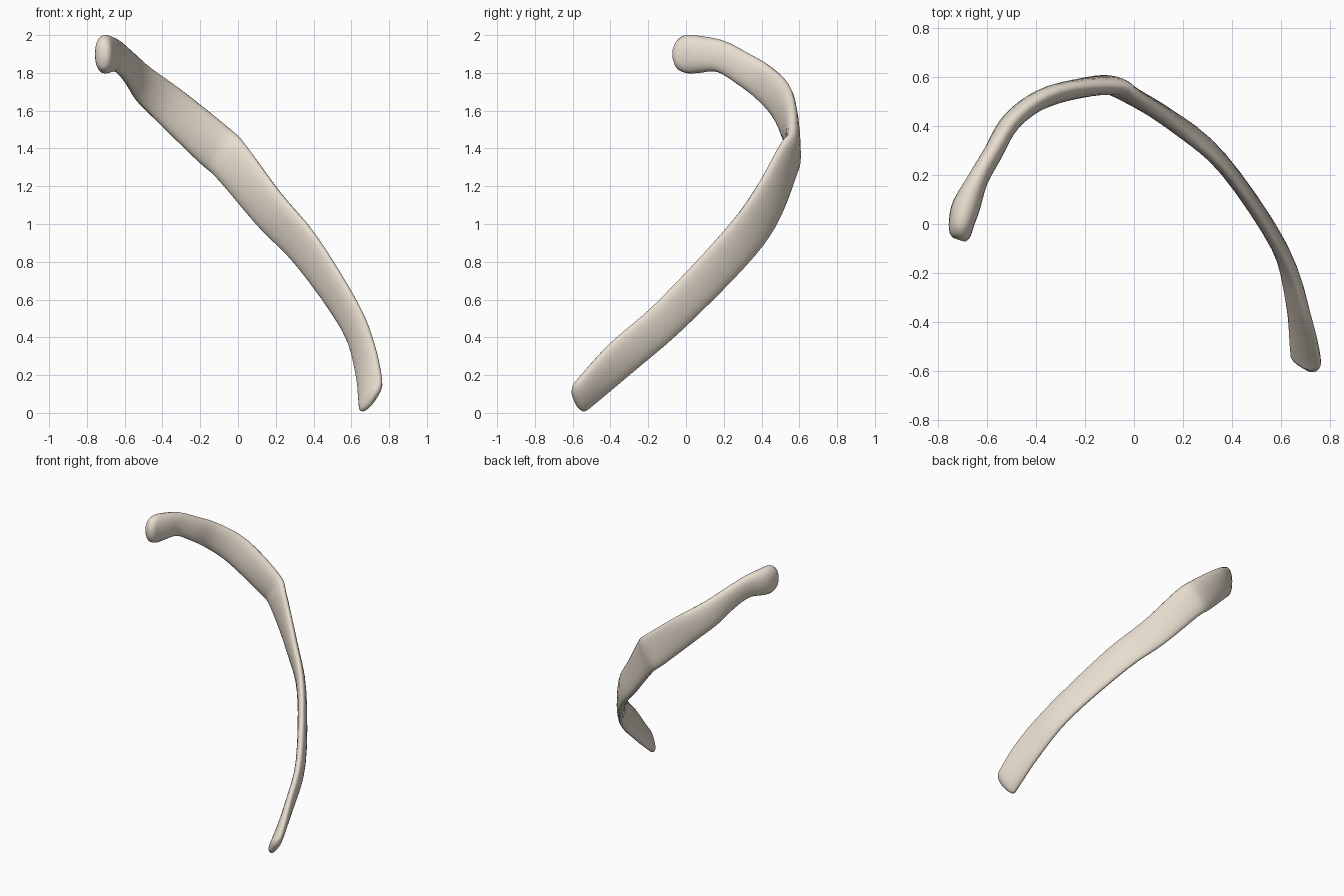
import bpy, bmesh, math
from mathutils import Vector

if "Cube" in bpy.data.objects:
    bpy.data.objects.remove(bpy.data.objects["Cube"])

# Stations: upper edge point, lower edge point, thickness
STATIONS = [
    ((-.715, -.065, 1.935), (-.715, -.065, 1.865), .05),
    ((-.71, -.045, 1.975), (-.71, -.045, 1.82), .085),
    ((-.705, 0, 2.0), (-.705, .01, 1.797), .105),
    ((-.685, .08, 1.995), (-.685, .07, 1.80), .115),
    ((-.635, .20, 1.97), (-.64, .165, 1.805), .085),
    ((-.57, .31, 1.915), (-.585, .265, 1.745), .08),
    ((-.47, .45, 1.83), (-.53, .39, 1.65), .08),
    ((-.30, .55, 1.71), (-.42, .485, 1.535), .08),
    ((-.05, .565, 1.51), (-.21, .57, 1.33), .08),
    ((.04, .505, 1.42), (-.11, .57, 1.24), .075),
    ((.22, .36, 1.17), (.11, .47, .985), .07),
    ((.41, .18, .94), (.32, .31, .77), .065),
    ((.63, -.16, .58), (.56, -.03, .43), .065),
    ((.715, -.40, .37), (.63, -.30, .20), .065),
    ((.755, -.56, .19), (.645, -.49, .045), .07),
    ((.745, -.60, .14), (.65, -.54, .01), .06),
    ((.72, -.605, .105), (.665, -.57, .03), .03),
]
SIDES, STEPS = 20, 4


def catmull(p0, p1, p2, p3, t):
    return 0.5 * (2 * p1 + (p2 - p0) * t + (2 * p0 - 5 * p1 + 4 * p2 - p3) * t * t
                  + (3 * p1 - p0 - 3 * p2 + p3) * t ** 3)


def smooth_path(points):
    out = []
    last = len(points) - 1
    for i in range(last):
        quad = [points[min(max(i + k, 0), last)] for k in (-1, 0, 1, 2)]
        out += [catmull(*quad, s / STEPS) for s in range(STEPS)]
    return out + [points[last]]


upper = smooth_path([Vector(s[0]) for s in STATIONS])
lower = smooth_path([Vector(s[1]) for s in STATIONS])
thick = smooth_path([s[2] for s in STATIONS])
mid = [(u + l) / 2 for u, l in zip(upper, lower)]

# Sweep a flattened, twisting oval along the bone
bm = bmesh.new()
rings = []
n = len(mid)
for i in range(n):
    half = (upper[i] - lower[i]) / 2
    tangent = mid[min(i + 2, n - 1)] - mid[max(i - 2, 0)]
    normal = tangent.cross(half).normalized() * thick[i] / 2
    ring = []
    for k in range(SIDES):
        a = 2 * math.pi * k / SIDES
        c, s = math.cos(a), math.sin(a)
        c = math.copysign(abs(c) ** 0.9, c)
        s = math.copysign(abs(s) ** 0.9, s)
        ring.append(bm.verts.new(mid[i] + half * c + normal * s))
    rings.append(ring)
for a, b in zip(rings, rings[1:]):
    for k in range(SIDES):
        j = (k + 1) % SIDES
        bm.faces.new((a[k], a[j], b[j], b[k]))

# Close both ends
bm.faces.new(rings[0][::-1])
bm.faces.new(rings[-1])
bmesh.ops.recalc_face_normals(bm, faces=bm.faces)

mesh = bpy.data.meshes.new("rib_bone")
bm.to_mesh(mesh)
bm.free()
rib = bpy.data.objects.new("rib_bone", mesh)
bpy.context.collection.objects.link(rib)
for p in mesh.polygons:
    p.use_smooth = True

# Bone colour
mat = bpy.data.materials.new("bone")
mat.diffuse_color = (0.80, 0.72, 0.62, 1)
mat.use_nodes = True
mat.node_tree.nodes["Principled BSDF"].inputs["Base Color"].default_value = mat.diffuse_color
mesh.materials.append(mat)
